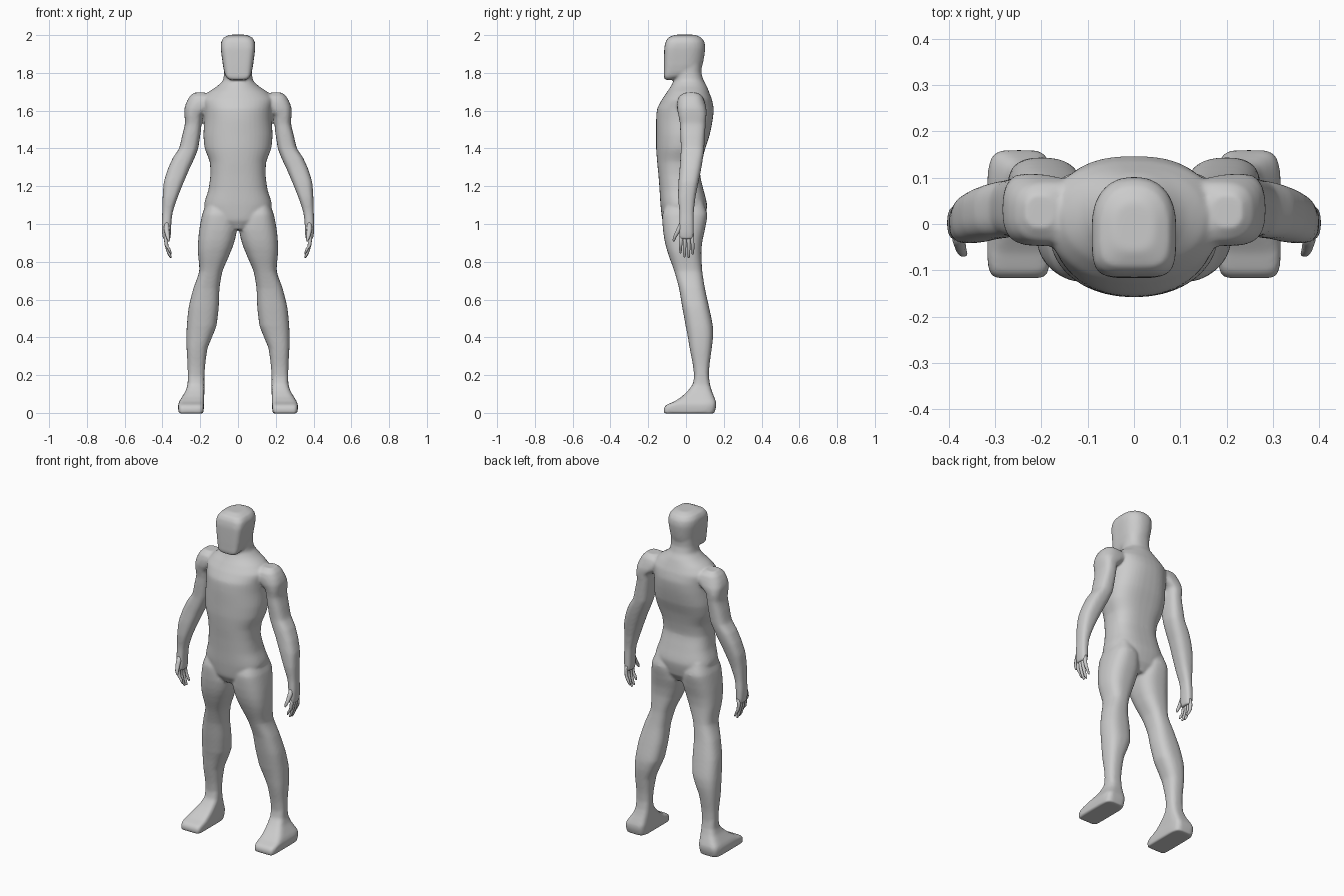
import bpy, bmesh, math
from mathutils import Vector

skin = bpy.data.materials.new("plain grey")
skin.diffuse_color = (0.6, 0.6, 0.6, 1)
N = 40


def ring(row, side):
    """Rounded-box outline: z, x range, y range, squareness of front and back."""
    z, x0, x1, y0, y1, nf, nb = row
    pts = []
    for i in range(N):
        t = 2 * math.pi * i / N
        c, s = math.cos(t), math.sin(t)
        e = 2 / (nf if s < 0 else nb)
        x = (x0 + x1) / 2 + (x1 - x0) / 2 * math.copysign(abs(c) ** e, c)
        y = (y0 + y1) / 2 + (y1 - y0) / 2 * math.copysign(abs(s) ** e, s)
        pts.append((x * side, y, z))
    return pts


def spline(rows, steps=4):
    """Gently curved in-between rows."""
    out = []
    for i in range(len(rows) - 1):
        a, b = rows[max(i - 1, 0)], rows[i]
        c, d = rows[i + 1], rows[min(i + 2, len(rows) - 1)]
        for k in range(steps):
            t = k / steps
            row = [q + (r - q) * t + 0.6 * t * (1 - t) * ((1 - t) * ((r - p) / 2 - (r - q))
                   - t * ((s - q) / 2 - (r - q))) for p, q, r, s in zip(a, b, c, d)]
            row[0] = b[0] + (c[0] - b[0]) * t
            out.append(row)
    return out + [rows[-1]]


def skin_rings(bm, rings):
    vs = [[bm.verts.new(p) for p in r] for r in rings]
    n = len(vs[0])
    for a, b in zip(vs, vs[1:]):
        for i in range(n):
            bm.faces.new((a[i], a[(i + 1) % n], b[(i + 1) % n], b[i]))
    bm.faces.new(vs[0])
    bm.faces.new(vs[-1])


def loft(bm, rows, side=1, n=None):
    rows = [r if len(r) == 7 else (*r, *n) for r in rows]
    skin_rings(bm, [ring(r, side) for r in spline(rows)])


def finish(bm, name):
    bmesh.ops.recalc_face_normals(bm, faces=bm.faces)
    me = bpy.data.meshes.new(name)
    bm.to_mesh(me)
    bm.free()
    me.materials.append(skin)
    me.polygons.foreach_set("use_smooth", [True] * len(me.polygons))
    ob = bpy.data.objects.new(name, me)
    bpy.context.collection.objects.link(ob)
    return ob


# rows are: z, half width, front y, back y, front squareness, back squareness
torso = [(0.97, .06, -.10, .07, 2.2, 2.5), (1.02, .15, -.125, .098, 2.4, 2.6),
         (1.10, .18, -.135, .112, 2.4, 2.6), (1.18, .157, -.14, .093, 2.4, 2.8),
         (1.26, .146, -.146, .075, 2.4, 2.8), (1.33, .15, -.153, .085, 2.3, 2.8),
         (1.40, .176, -.158, .102, 2.1, 2.8), (1.47, .183, -.158, .125, 2.1, 2.7),
         (1.55, .178, -.158, .141, 2.1, 2.6), (1.61, .18, -.153, .147, 2.1, 2.4),
         (1.66, .19, -.127, .137, 2.0, 2.3), (1.70, .155, -.10, .122, 2.0, 2.2),
         (1.73, .11, -.08, .11, 2.0, 2.2), (1.76, .08, -.065, .093, 2.2, 2.3),
         (1.80, .074, -.062, .082, 2.4, 2.4), (1.86, .075, -.06, .085, 2.4, 2.4)]
head = [(1.763, .048, -.112, -.07, 4, 3), (1.78, .064, -.117, -.03, 5, 3),
        (1.805, .073, -.117, .045, 5, 2.5), (1.84, .08, -.117, .087, 5, 2.3),
        (1.93, .091, -.115, .102, 5, 2.3), (1.965, .089, -.108, .097, 4.5, 2.3),
        (1.988, .075, -.093, .08, 4, 2.3), (2.002, .045, -.06, .05, 3, 2.3)]

# rows are: z, inner x, outer x, front y, back y
arm = [(1.695, .17, .235, -.01, .065), (1.675, .12, .256, -.037, .088),
       (1.645, .10, .273, -.047, .10), (1.61, .14, .284, -.047, .108),
       (1.575, .186, .283, -.04, .108), (1.53, .193, .281, -.032, .104),
       (1.47, .200, .295, -.03, .10), (1.40, .211, .312, -.027, .096),
       (1.35, .230, .345, -.03, .09), (1.29, .258, .372, -.034, .08),
       (1.22, .288, .393, -.04, .066), (1.14, .32, .399, -.042, .05),
       (1.06, .346, .401, -.035, .041), (1.00, .353, .404, -.036, .041),
       (0.95, .355, .402, -.037, .041), (0.92, .359, .397, -.035, .039)]
leg = [(1.12, .05, .165, -.10, .09), (1.05, .02, .19, -.125, .113),
       (0.97, .006, .205, -.122, .10), (0.91, .018, .211, -.113, .087),
       (0.85, .040, .212, -.097, .081), (0.75, .082, .205, -.062, .086),
       (0.66, .098, .236, -.037, .10), (0.56, .102, .261, -.02, .122),
       (0.46, .114, .271, -.002, .142), (0.40, .138, .273, .01, .143),
       (0.34, .162, .272, .02, .136), (0.25, .174, .267, .037, .124),
       (0.18, .178, .266, .044, .121)]
# ankle and foot, squarer toward the sole
foot = [(0.20, .178, .266, .044, .121, 2.8, 2.8), (0.15, .178, .267, .035, .127, 3, 3),
        (0.115, .178, .278, .008, .137, 4, 3.5), (0.085, .179, .296, -.024, .149, 5, 4),
        (0.06, .18, .311, -.062, .158, 6, 5), (0.042, .18, .317, -.105, .16, 7, 5),
        (0.022, .181, .317, -.118, .157, 8, 5), (-0.003, .184, .314, -.116, .15, 8, 5)]

# one continuous body from head, torso, arms and legs
bm = bmesh.new()
for rows in (torso, head):
    loft(bm, [(z, -w, w, a, b, f, k) for z, w, a, b, f, k in rows])
for side in (1, -1):
    loft(bm, arm, side, (2.7, 2.7))
    loft(bm, leg, side, (2.5, 2.6))
    loft(bm, foot, side)
body = finish(bm, "body")
rm = body.modifiers.new("blend", 'REMESH')
rm.mode = 'VOXEL'
rm.voxel_size = 0.0075
rm.use_smooth_shade = True
sm = body.modifiers.new("soften", 'SMOOTH')
sm.factor = 0.5
sm.iterations = 6


def finger(bm, path, side):
    """Tapered round digit along (x, y, z, radius) points."""
    rings = []
    for x, y, z, r in path:
        rings.append([(side * (x + r * math.cos(i * math.pi / 5)),
                       y + r * math.sin(i * math.pi / 5), z) for i in range(10)])
    skin_rings(bm, rings)


# fingers and thumb
for side, label in ((1, "left"), (-1, "right")):
    bm = bmesh.new()
    for k, tip in enumerate((.845, .823, .82, .838)):
        y, spread = -.026 + .0195 * k, (k - 1.5) * .002
        finger(bm, [(.378, y, .95, .010), (.382, y, .92, .0105),
                    (.378, y + spread, .885, .0095), (.367, y + spread, tip + .025, .0085),
                    (.358, y + spread, tip + .005, .006), (.356, y + spread, tip, .003)], side)
    finger(bm, [(.378, -.022, 1.01, .012), (.378, -.036, .975, .014), (.375, -.05, .948, .012),
                (.371, -.06, .93, .010), (.367, -.064, .914, .007), (.366, -.065, .908, .003)], side)
    finish(bm, label + "_fingers")
